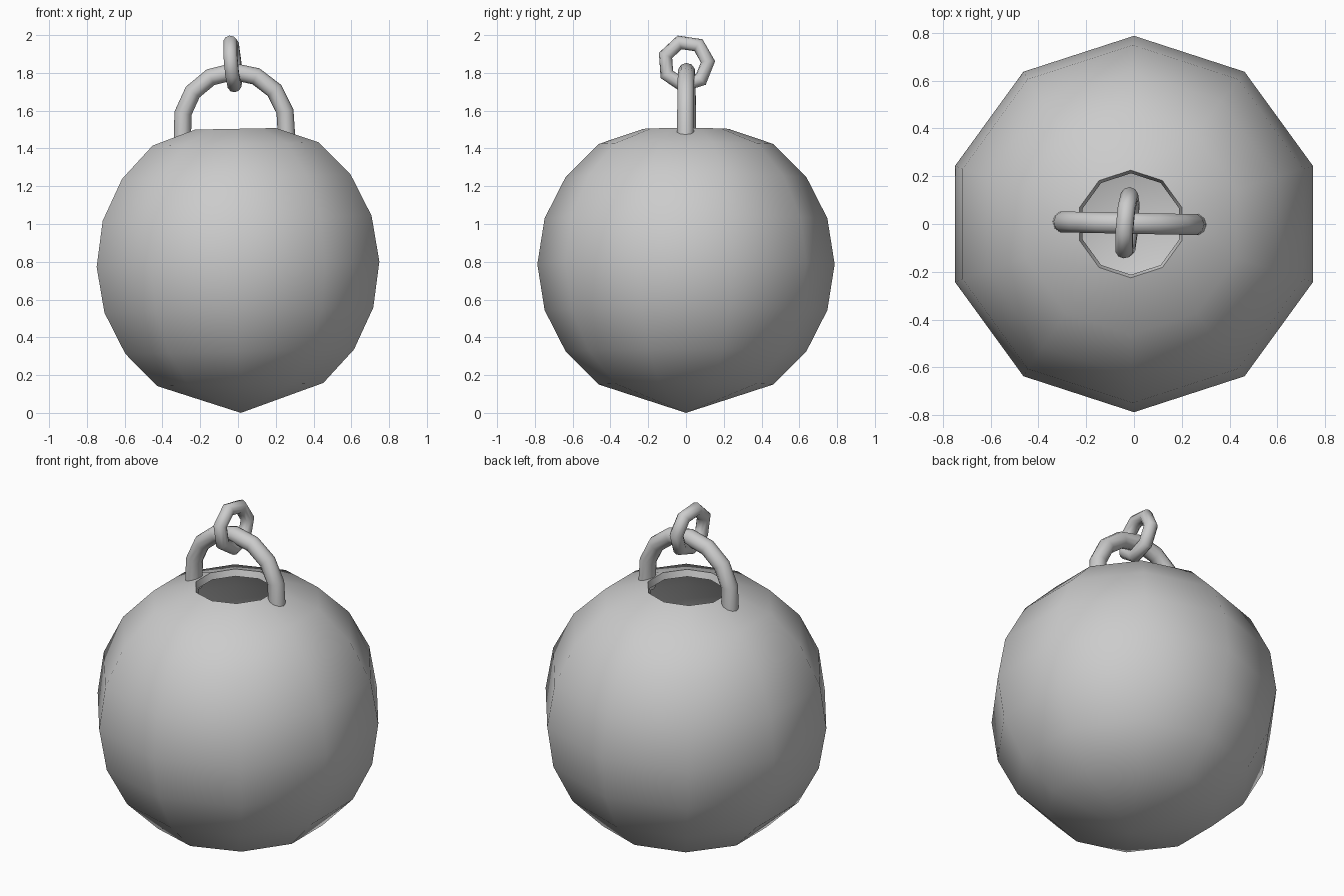
import bpy, bmesh, math
from mathutils import Matrix, Vector

if "Cube" in bpy.data.objects:
    bpy.data.objects.remove(bpy.data.objects["Cube"])

grey = bpy.data.materials.new("plain_grey")
grey.use_nodes = True
grey.diffuse_color = (0.6, 0.6, 0.6, 1)
grey.node_tree.nodes["Principled BSDF"].inputs["Base Color"].default_value = (0.6, 0.6, 0.6, 1)


def finish(name, bm, matrix):
    """Turn a bmesh into a placed, smooth-shaded object."""
    bmesh.ops.recalc_face_normals(bm, faces=bm.faces)
    mesh = bpy.data.meshes.new(name)
    bm.to_mesh(mesh)
    bm.free()
    mesh.materials.append(grey)
    obj = bpy.data.objects.new(name, mesh)
    bpy.context.collection.objects.link(obj)
    obj.matrix_world = matrix
    bpy.ops.object.select_all(action="DESELECT")
    obj.select_set(True)
    bpy.context.view_layer.objects.active = obj
    bpy.ops.object.shade_smooth_by_angle(angle=math.radians(60))
    return obj


def tube(name, path, radius, matrix, closed, sides=10):
    """Sweep a circle along a path lying in the local XZ plane."""
    bm = bmesh.new()
    n = len(path)
    rings = []
    for i, p in enumerate(path):
        before = path[i - 1] if closed or i else p
        after = path[(i + 1) % n] if closed or i < n - 1 else p
        along = (after - before).normalized()
        across = Vector((along.z, 0, -along.x))
        rings.append([bm.verts.new(p + radius * (across * math.cos(a) + Vector((0, math.sin(a), 0))))
                      for a in (math.tau * k / sides for k in range(sides))])
    for i in range(n if closed else n - 1):
        a, b = rings[i], rings[(i + 1) % n]
        for k in range(sides):
            j = (k + 1) % sides
            bm.faces.new((a[k], a[j], b[j], b[k]))
    if not closed:
        bm.faces.new(rings[0])
        bm.faces.new(rings[-1])
    return finish(name, bm, matrix)


# Hollow ten-sided ball: outer skin, rim of the top hole, inner skin
R, SIDES, WALL = 0.787, 10, 0.96
skin = [(0, -R)]
skin += [(R * math.sin(math.radians(a)), -R * math.cos(math.radians(a))) for a in range(36, 145, 18)]
profile = skin + [(0.225, 0.717), (0.212, 0.68)] + [(r * WALL, z * WALL) for r, z in reversed(skin)]
bm = bmesh.new()
verts = [bm.verts.new((r, 0, z)) for r, z in profile]
edges = [bm.edges.new(pair) for pair in zip(verts, verts[1:])]
bmesh.ops.spin(bm, geom=verts + edges, cent=(0, 0, 0), axis=(0, 0, 1),
               angle=math.tau, steps=SIDES, use_duplicate=False)
bmesh.ops.remove_doubles(bm, verts=bm.verts, dist=0.0005)
finish("hollow_ball", bm, Matrix.Translation((0, 0, R)) @ Matrix.Rotation(-0.019, 4, "Y")
       @ Matrix.Rotation(math.pi / 2, 4, "Z"))

# Arched handle with two straight legs
ARCH = 0.277
arc = [Vector((ARCH * math.cos(a), 0, ARCH * math.sin(a)))
       for a in (math.pi * (k + 0.5) / 7 for k in range(7))]
path = [Vector((ARCH, 0, -0.1))] + arc + [Vector((-ARCH, 0, -0.1))]
tube("handle", path, 0.046, Matrix.Translation((-0.02, 0.003, 1.53))
     @ Matrix.Rotation(-0.02, 4, "Z") @ Matrix.Rotation(-0.019, 4, "Y"), closed=False)

# Seven-sided link hanging through the handle
loop = [Vector((0.117 * math.cos(a), 0, 0.117 * math.sin(a)))
        for a in (math.tau * k / 7 + math.radians(4) for k in range(7))]
tube("top_link", loop, 0.038, Matrix.Translation((-0.028, 0.0, 1.85))
     @ Matrix.Rotation(-0.09, 4, "Y") @ Matrix.Rotation(math.pi / 2 - 0.08, 4, "Z"), closed=True)
